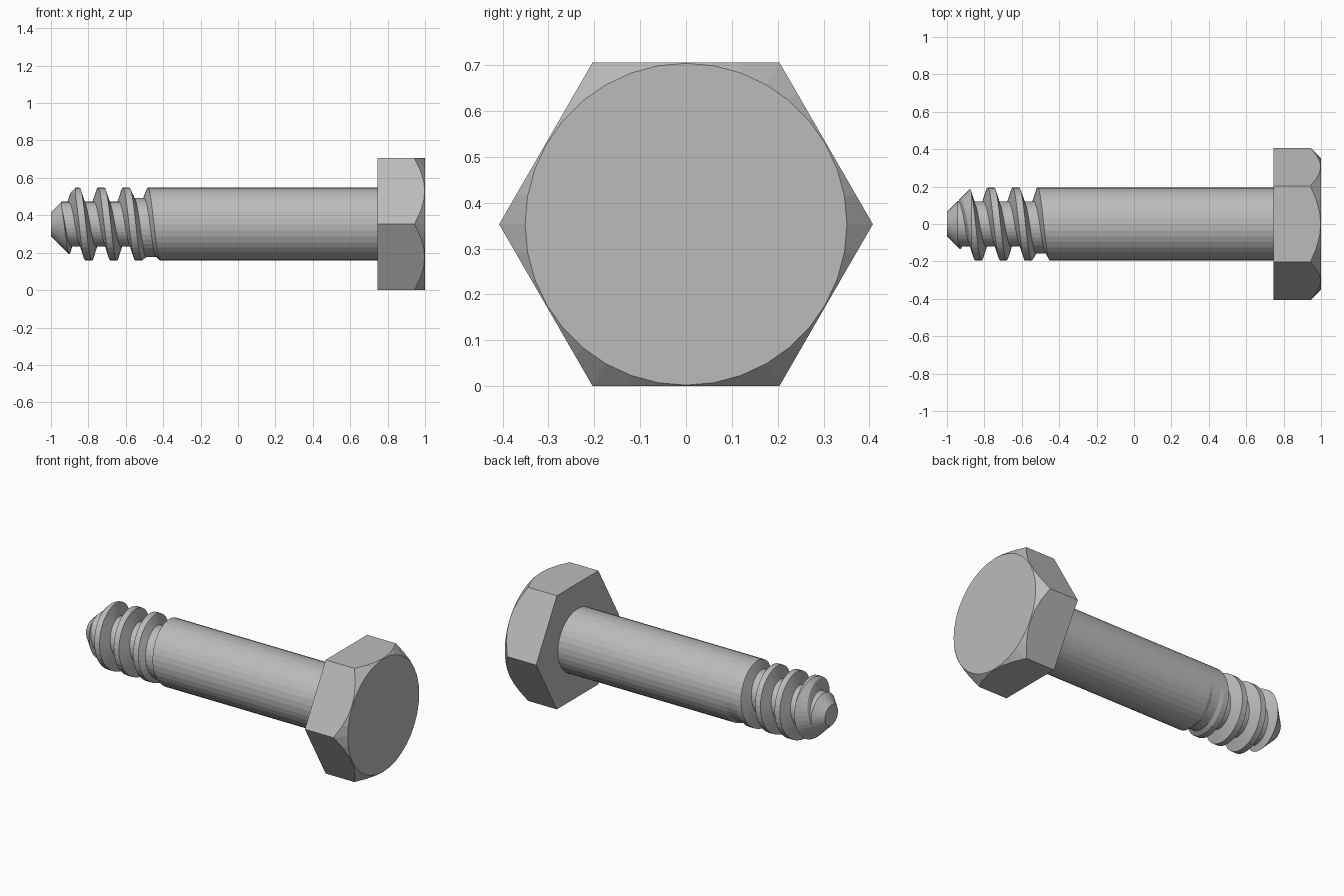
import bpy, bmesh, math

if "Cube" in bpy.data.objects:
    bpy.data.objects.remove(bpy.data.objects["Cube"])

N = 36               # sides of the round parts
ZC = 0.353           # height of the bolt axis
R_OUT, R_CORE = 0.195, 0.12
PITCH, X0 = 0.1335, -0.765

steel = bpy.data.materials.new("steel grey")
steel.diffuse_color = (0.5, 0.5, 0.5, 1)
steel.use_nodes = True
steel.node_tree.nodes["Principled BSDF"].inputs["Base Color"].default_value = steel.diffuse_color


def pt(x, r, a):
    return (x, r * math.cos(a), ZC + r * math.sin(a))


def make_object(name, bm):
    bmesh.ops.recalc_face_normals(bm, faces=bm.faces)
    me = bpy.data.meshes.new(name)
    bm.to_mesh(me)
    bm.free()
    me.materials.append(steel)
    ob = bpy.data.objects.new(name, me)
    bpy.context.collection.objects.link(ob)
    return ob


def lathe(name, profile, sides):
    """Closed solid around the bolt axis from (x, radius) pairs."""
    bm = bmesh.new()
    rings = [[bm.verts.new(pt(x, r, 2 * math.pi * j / sides)) for j in range(sides)]
             for x, r in profile]
    for a, b in zip(rings, rings[1:]):
        for j in range(sides):
            k = (j + 1) % sides
            bm.faces.new((a[j], a[k], b[k], b[j]))
    bm.faces.new(rings[0])
    bm.faces.new(rings[-1])
    return make_object(name, bm)


def intersect(ob, cutter):
    cutter.hide_render = True
    mod = ob.modifiers.new("trim", 'BOOLEAN')
    mod.operation, mod.solver, mod.object = 'INTERSECT', 'EXACT', cutter
    bpy.context.view_layer.objects.active = ob
    bpy.ops.object.modifier_apply(modifier=mod.name)
    bpy.data.objects.remove(cutter)


def root_radius(u):
    """Groove floor after turn u; it runs out into the plain shank."""
    return R_CORE + (R_OUT - R_CORE) * min(1, max(0, u - 1))


# Threaded shank: one column of profile points per side, shifted along the helix
bm = bmesh.new()
cols = []
for j in range(N):
    col = []
    for t in range(-3, 4):
        u = t + j / N
        c = X0 + PITCH * u
        for dx, r in ((-0.04, root_radius(u - 1)), (-0.018, R_OUT),
                      (0.018, R_OUT), (0.04, root_radius(u))):
            col.append(bm.verts.new(pt(c + dx, r, 2 * math.pi * j / N)))
    cols.append(col)
K = len(cols[0]) - 1
for j in range(N - 1):
    a, b = cols[j], cols[j + 1]
    for k in range(K):
        bm.faces.new((a[k], b[k], b[k + 1], a[k + 1]))
first, last = cols[0], cols[-1]
for k in range(K - 3):                       # seam, one turn along
    bm.faces.new((last[k], first[k + 4], first[k + 5], last[k + 1])) if k + 5 <= K else None
# pointed start, trimmed away below
apex = bm.verts.new((-1.4, 0, ZC))
loop = first[4::-1] + [c[0] for c in cols[1:]]
for i in range(len(loop)):
    bm.faces.new((loop[i], loop[(i + 1) % len(loop)], apex))
# plain shank up to the head
end = [bm.verts.new(pt(0.75, R_OUT, 2 * math.pi * j / N)) for j in range(N)]
for j in range(N - 1):
    bm.faces.new((cols[j][K], cols[j + 1][K], end[j + 1], end[j]))
bm.faces.new(last[K - 4:] + [end[-1], end[0], first[K]])
bm.faces.new(end)
shank = make_object("threaded_shank", bm)
# conical tip
intersect(shank, lathe("tip_cutter", [(-1, 0.064), (-0.8, 0.264), (0.9, 0.264)], N))

# Hexagonal head with chamfered corners
head = lathe("hex_head", [(0.745, 0.4076), (1.05, 0.4076)], 6)
intersect(head, lathe("head_cutter", [(0.7, 0.648), (1.0, 0.351)], N))
